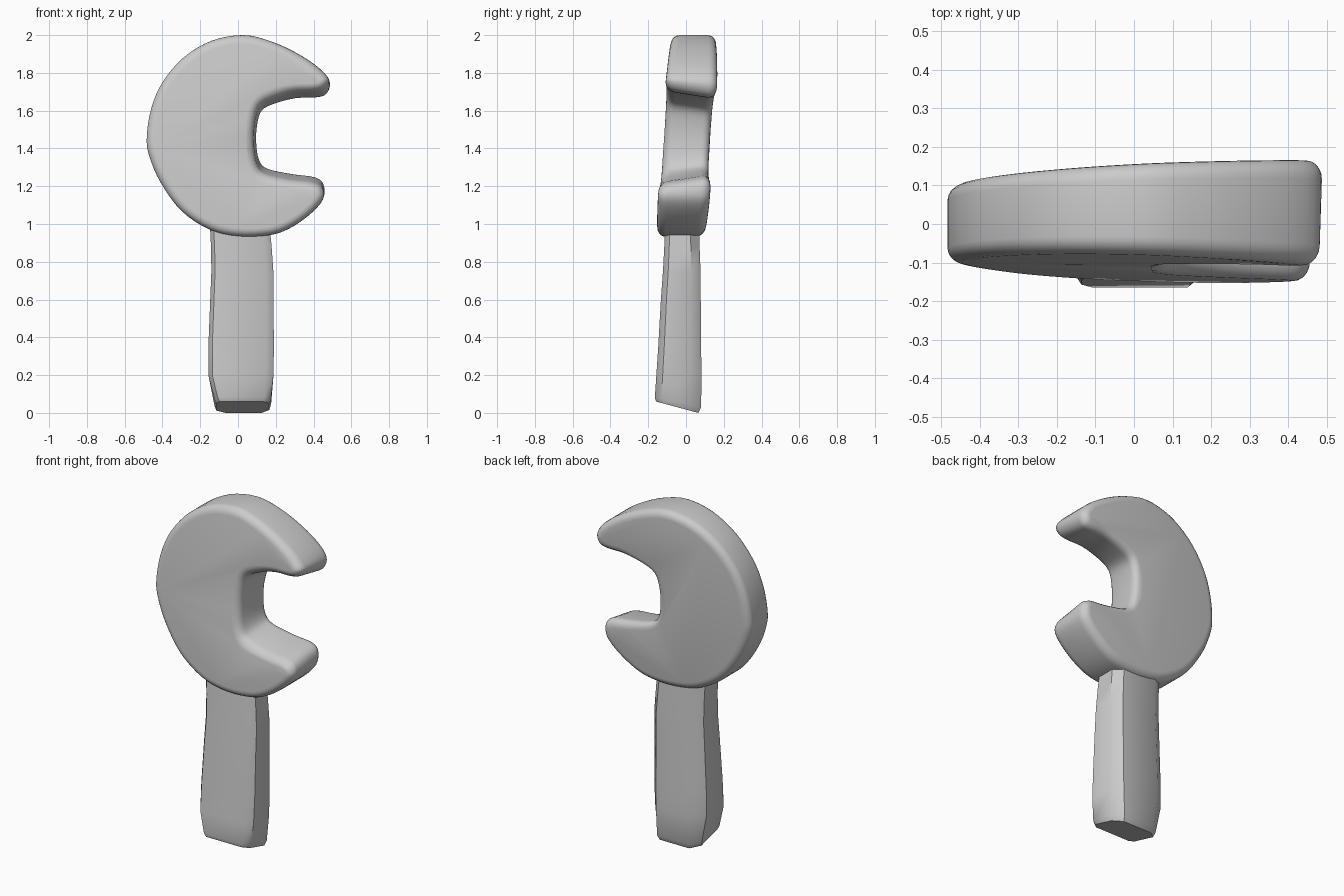
import bpy, bmesh
from mathutils import Vector
from mathutils.geometry import interpolate_bezier

if "Cube" in bpy.data.objects:
    bpy.data.objects.remove(bpy.data.objects["Cube"])


def smooth_loop(points, steps):
    """Closed Catmull-Rom curve through 2D points."""
    out, n = [], len(points)
    p = [Vector((x, z, 0)) for x, z in points]
    for i in range(n):
        a, b, c, d = (p[(i + k) % n] for k in (-1, 0, 1, 2))
        out += interpolate_bezier(b, b + (c - a) / 6, c - (d - b) / 6, c, steps + 1)[:-1]
    return out


def finish(bm, name, angle):
    bmesh.ops.recalc_face_normals(bm, faces=bm.faces)
    mesh = bpy.data.meshes.new(name)
    bm.to_mesh(mesh)
    bm.free()
    obj = bpy.data.objects.new(name, mesh)
    bpy.context.collection.objects.link(obj)
    bpy.ops.object.select_all(action='DESELECT')
    obj.select_set(True)
    bpy.context.view_layer.objects.active = obj
    bpy.ops.object.shade_smooth_by_angle(angle=angle)
    return obj


# Open-jawed head: outline extruded, rim rounded, then leaned back
outline = [(0.03, 2.0), (0.18, 1.965), (0.32, 1.90), (0.43, 1.825), (0.483, 1.76),
           (0.465, 1.705), (0.41, 1.685), (0.30, 1.68), (0.19, 1.65), (0.12, 1.61),
           (0.095, 1.53), (0.09, 1.43), (0.105, 1.33), (0.15, 1.28), (0.28, 1.25),
           (0.40, 1.235), (0.45, 1.20), (0.45, 1.13), (0.38, 1.05), (0.27, 0.975),
           (0.16, 0.94), (0.0, 0.935), (-0.15, 0.97), (-0.30, 1.07), (-0.41, 1.22),
           (-0.47, 1.36), (-0.483, 1.46), (-0.46, 1.61), (-0.40, 1.75), (-0.29, 1.88),
           (-0.14, 1.97)]
bm = bmesh.new()
face = bm.faces.new([bm.verts.new((v.x, -1, v.y)) for v in smooth_loop(outline, 4)])
walls = bmesh.ops.extrude_face_region(bm, geom=[face], use_keep_orig=True)
for v in walls['geom']:
    if isinstance(v, bmesh.types.BMVert):
        v.co.y = 1
bmesh.ops.recalc_face_normals(bm, faces=bm.faces)
for v in bm.verts:
    v.co.y *= 0.12
rims = [e for e in bm.edges if abs(e.verts[0].co.y - e.verts[1].co.y) < 0.01]
bmesh.ops.bevel(bm, geom=rims, offset=0.045, segments=5, profile=0.5, affect='EDGES')
for v in bm.verts:
    x, t, z = v.co.x, v.co.y / 0.12, v.co.z
    front = -0.115 + 0.07 * (z - 1.45) - 0.03 * x
    back = 0.125 + 0.05 * x + 0.06 * (z - 1.45)
    v.co.y = front + (back - front) * (t + 1) / 2
    # the notch narrows towards the back
    d = z - 1.47
    if x > 0.05 and abs(d) < 0.32:
        fall = min(1, (0.32 - abs(d)) / 0.1)
        v.co.z -= t * 0.1 * d * fall
        v.co.x += t * 0.01 * fall
finish(bm, "wrench_head", 0.8)

# Handle: lofted chamfered sections (z, x min, x max, y min, y max)
section = [(-0.88, -1), (0.76, -1), (1, -0.72), (1, 0.5), (0.72, 1), (-0.65, 1),
           (-1, 0.6), (-1, -0.75)]
rings = [(0.0, -0.115, 0.165, -0.158, 0.065), (0.03, -0.125, 0.175, -0.165, 0.08),
         (0.20, -0.157, 0.188, -0.157, 0.082), (0.35, -0.157, 0.19, -0.147, 0.08),
         (0.60, -0.147, 0.188, -0.133, 0.078), (0.75, -0.141, 0.187, -0.122, 0.077),
         (0.88, -0.143, 0.178, -0.115, 0.072), (1.02, -0.15, 0.165, -0.108, 0.068)]
bm = bmesh.new()
loops = []
for z, x0, x1, y0, y1 in rings:
    loop = []
    for u, w in section:
        # the foot slants up towards the front
        lift = 0.03 * (1 - w) * max(0, 1 - z / 0.2)
        loop.append(bm.verts.new(((x0 + x1) / 2 + u * (x1 - x0) / 2,
                                  (y0 + y1) / 2 + w * (y1 - y0) / 2, z + lift)))
    loops.append(loop)
for a, b in zip(loops, loops[1:]):
    for i in range(8):
        j = (i + 1) % 8
        bm.faces.new((a[i], a[j], b[j], b[i]))
bm.faces.new(loops[0])
bm.faces.new(loops[-1])
finish(bm, "handle", 0.75)
